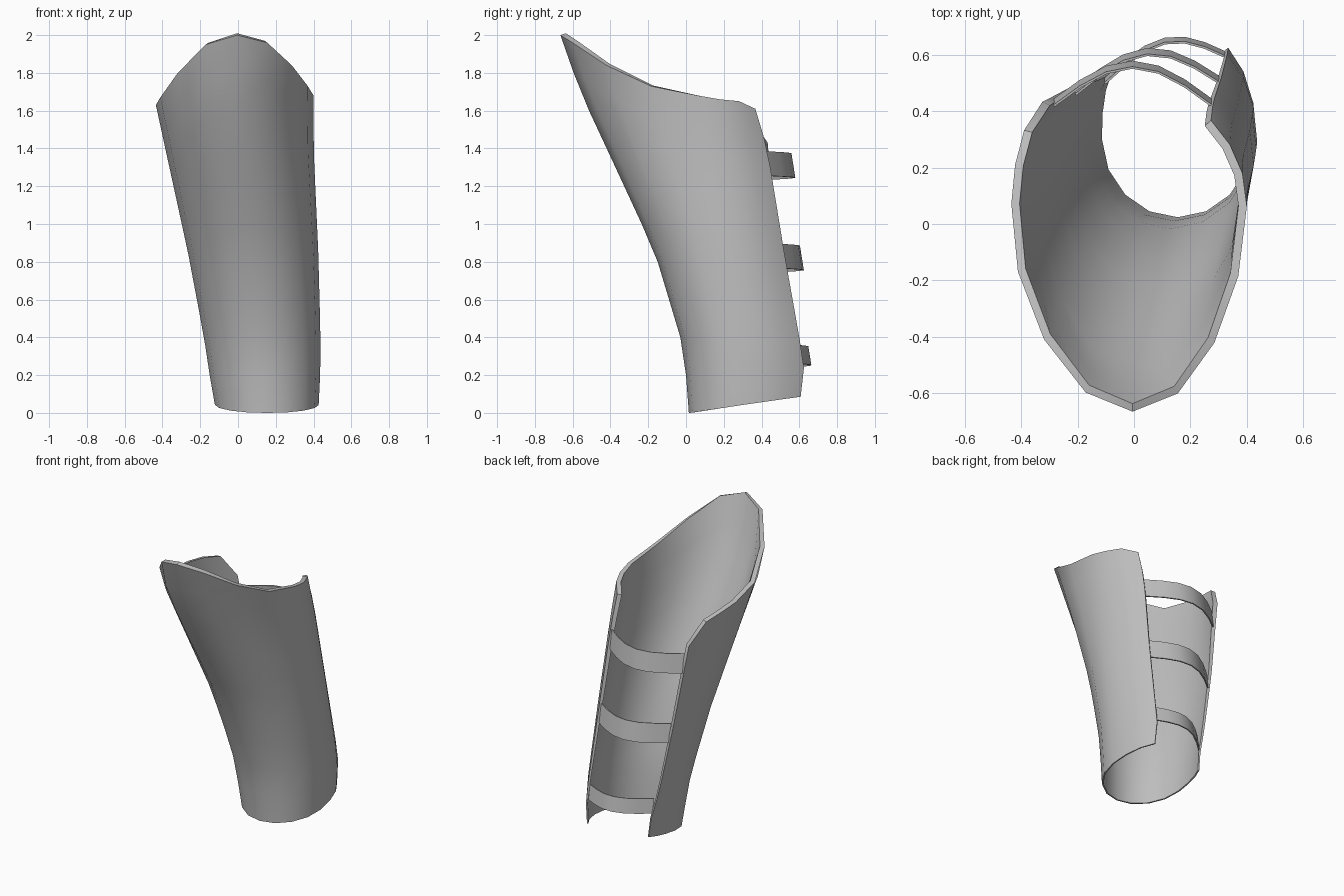
import bpy
import math
from mathutils import Vector

if "Cube" in bpy.data.objects:
    bpy.data.objects.remove(bpy.data.objects["Cube"])

grey = bpy.data.materials.new("plain_grey")
grey.use_nodes = True
grey.diffuse_color = (0.52, 0.52, 0.52, 1)
grey.node_tree.nodes["Principled BSDF"].inputs["Base Color"].default_value = grey.diffuse_color

# Cross-sections by height: z, min x, max x, front y, widest y,
# then the x, y of the right-hand (-x) and left-hand (+x) back edges
SECTIONS = [
    (0.0, -0.115, 0.425, 0.015, 0.30, -0.08, 0.54, 0.34, 0.59),
    (0.2, -0.15, 0.435, 0.0, 0.30, -0.10, 0.53, 0.335, 0.63),
    (0.4, -0.18, 0.437, -0.03, 0.29, -0.15, 0.51, 0.33, 0.60),
    (0.85, -0.265, 0.425, -0.165, 0.21, -0.235, 0.48, 0.31, 0.52),
    (1.4, -0.385, 0.40, -0.42, 0.11, -0.32, 0.435, 0.28, 0.43),
    (1.7, -0.45, 0.40, -0.56, 0.06, -0.37, 0.41, 0.27, 0.34),
    (2.0, -0.43, 0.42, -0.665, 0.0, -0.41, 0.38, 0.27, 0.30),
]

# Rim height of each column, from the -x back edge round the front to the +x back edge
RIM = [1.43, 1.58, 1.61, 1.63, 1.67, 1.80, 1.95, 2.0,
       1.96, 1.84, 1.73, 1.68, 1.66, 1.65, 1.61]
HALF = len(RIM) // 2
FRONT_STEPS, BACK_STEPS, ROWS = 4, 3, 10
BACK_SWEEP = math.radians(60)


def section(z):
    """Blend the two cross-sections around a height."""
    for low, high in zip(SECTIONS, SECTIONS[1:]):
        if z <= high[0]:
            break
    t = (z - low[0]) / (high[0] - low[0])
    return [a + (b - a) * t for a, b in zip(low, high)][1:]


def wall_point(column, z):
    """Point of the shell wall on one column at a height."""
    x_min, x_max, front, wide, rx, ry, lx, ly = section(z)
    step = abs(column - HALF)
    side, edge_x, edge_y = (x_max, lx, ly) if column > HALF else (x_min, rx, ry)
    middle = (x_min + x_max) / 2
    if step <= FRONT_STEPS:
        a = math.pi / 2 * step / FRONT_STEPS
        return Vector((middle + (side - middle) * math.sin(a),
                       wide - (wide - front) * math.cos(a), z))
    a = BACK_SWEEP * (step - FRONT_STEPS) / BACK_STEPS
    across = (1 - math.cos(a)) / (1 - math.cos(BACK_SWEEP))
    along = math.sin(a) / math.sin(BACK_SWEEP)
    return Vector((side + (edge_x - side) * across,
                   wide + (edge_y - wide) * along, z))


def sheet(name, grid, thickness, thin_end=1.0):
    """Thick smooth sheet from columns of points, thinning to the first row."""
    rows = len(grid[0])
    verts = [p for column in grid for p in column]
    faces = [(c * rows + r, (c + 1) * rows + r, (c + 1) * rows + r + 1, c * rows + r + 1)
             for c in range(len(grid) - 1) for r in range(rows - 1)]
    mesh = bpy.data.meshes.new(name)
    mesh.from_pydata(verts, [], faces)
    mesh.materials.append(grey)
    obj = bpy.data.objects.new(name, mesh)
    bpy.context.collection.objects.link(obj)
    group = obj.vertex_groups.new(name="wall_thickness")
    for i in range(len(verts)):
        t = (i % rows) / (rows - 1)
        group.add([i], thin_end + (1 - thin_end) * t, "REPLACE")
    solid = obj.modifiers.new("thickness", "SOLIDIFY")
    solid.thickness = thickness
    solid.offset = -1
    solid.vertex_group = group.name
    bpy.ops.object.select_all(action="DESELECT")
    obj.select_set(True)
    bpy.context.view_layer.objects.active = obj
    bpy.ops.object.modifier_apply(modifier=solid.name)
    bpy.ops.object.shade_smooth_by_angle(angle=math.radians(40))


# Flared shell, open at the back, with a sloping lower edge and a peaked rim
columns = []
for c, top in enumerate(RIM):
    bottom = max(0, 0.15 * wall_point(c, 0).y - 0.003)
    columns.append([wall_point(c, bottom + (top - bottom) * r / ROWS)
                    for r in range(ROWS + 1)])
sheet("guard_shell", columns, 0.03, thin_end=0.3)

# Three straps bowed across the open back, tucked inside the edges
STRAPS = {"upper_strap": (1.31, 0.13, 0.135),
          "middle_strap": (0.82, 0.13, 0.12),
          "lower_strap": (0.30, 0.10, 0.095)}
SEGMENTS = 6
for name, (z, width, bulge) in STRAPS.items():
    start = wall_point(len(RIM) - 1, z) + Vector((-0.01, -0.01, 0.01))
    end = wall_point(0, z) + Vector((0.02, -0.01, -0.01))
    grid = []
    for i in range(SEGMENTS + 1):
        t = i / SEGMENTS
        p = start.lerp(end, t)
        p.y += bulge * math.sin(math.pi * t)
        lean = Vector((0, -0.08 * width, width / 2))
        grid.append([p - lean, p + lean])
    sheet(name, grid, 0.008)
